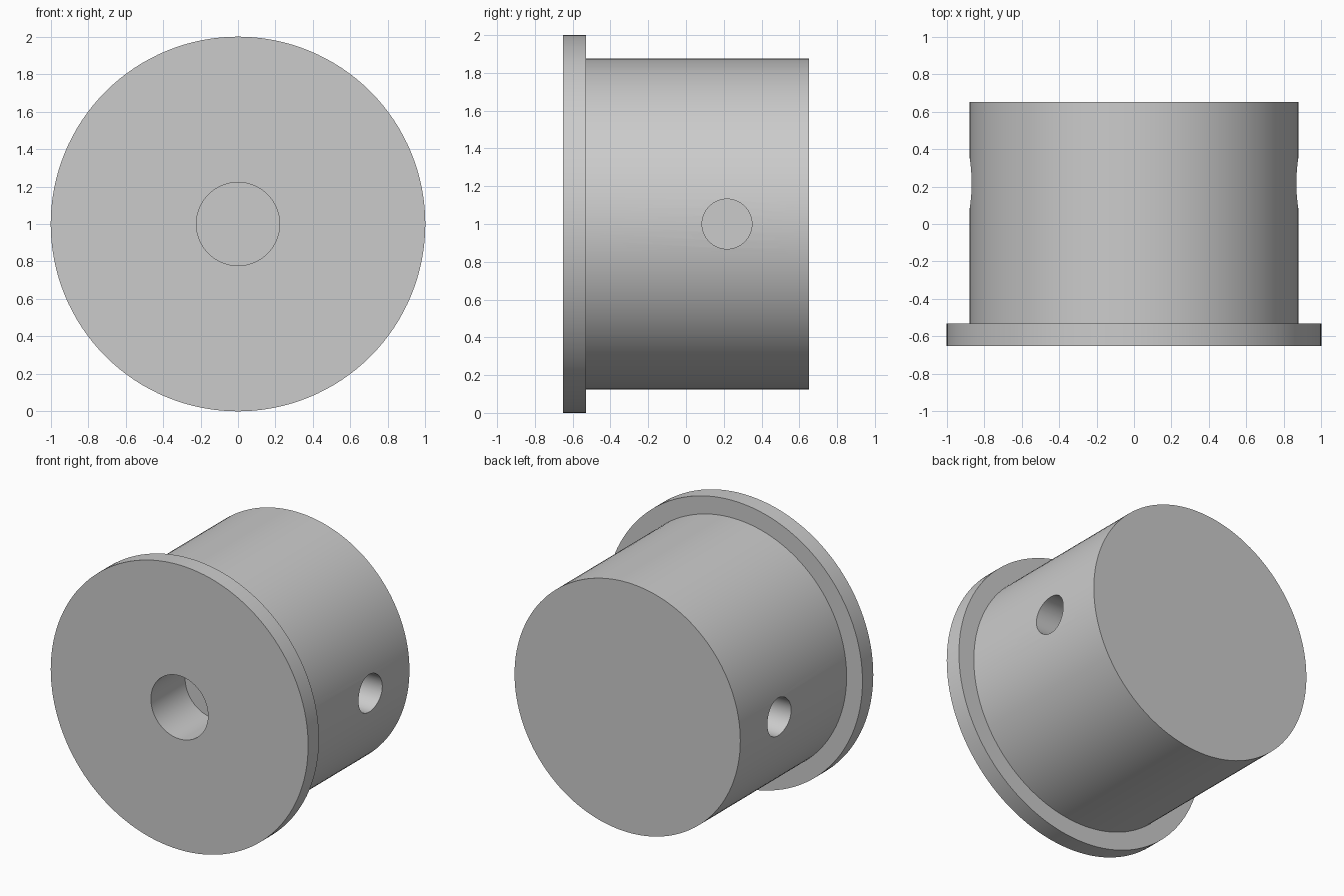
import bpy, bmesh, math
from mathutils import Matrix, Vector

if "Cube" in bpy.data.objects:
    bpy.data.objects.remove(bpy.data.objects["Cube"], do_unlink=True)

SEGMENTS = 128
CENTRE_Z = 1.0

# Single plain grey finish
grey = bpy.data.materials.new("plain grey")
grey.use_nodes = True
colour = (0.6, 0.6, 0.6, 1)
grey.diffuse_color = colour
grey.node_tree.nodes["Principled BSDF"].inputs["Base Color"].default_value = colour


def add_object(name, bm):
    bmesh.ops.recalc_face_normals(bm, faces=bm.faces)
    mesh = bpy.data.meshes.new(name)
    bm.to_mesh(mesh)
    bm.free()
    mesh.materials.append(grey)
    obj = bpy.data.objects.new(name, mesh)
    bpy.context.collection.objects.link(obj)
    return obj


def lathe(name, profile):
    """Turn (radius, y) points around the front-to-back axis."""
    bm = bmesh.new()
    verts = [bm.verts.new((r, y, CENTRE_Z)) for r, y in profile]
    edges = [bm.edges.new(pair) for pair in zip(verts, verts[1:])]
    bmesh.ops.spin(bm, geom=verts + edges, cent=(0, 0, CENTRE_Z), axis=(0, 1, 0),
                   angle=math.tau, steps=SEGMENTS, use_duplicate=False)
    bmesh.ops.remove_doubles(bm, verts=bm.verts, dist=0.0001)
    # Flat end faces as single discs
    bmesh.ops.dissolve_limit(bm, angle_limit=0.001, verts=bm.verts, edges=bm.edges)
    return add_object(name, bm)


# Flanged plug with a blind bore in its front face
plug = lathe("flanged_plug", [
    (0, -0.27), (0.222, -0.27), (0.222, -0.65),
    (1, -0.65), (1, -0.53), (0.877, -0.53),
    (0.877, 0.65), (0, 0.65)])

# Blind cross holes, one on each side
bpy.context.view_layer.objects.active = plug
plug.select_set(True)
for name, side in (("left", 1), ("right", -1)):
    bm = bmesh.new()
    place = Matrix.Translation(Vector((side * 0.8, 0.217, CENTRE_Z)))
    bmesh.ops.create_cone(bm, cap_ends=True, segments=64, radius1=0.132, radius2=0.132,
                          depth=0.6, matrix=place @ Matrix.Rotation(math.pi / 2, 4, "Y"))
    cutter = add_object(name + "_hole_cutter", bm)
    cutter.hide_render = True
    cut = plug.modifiers.new(name + "_hole", "BOOLEAN")
    cut.operation = "DIFFERENCE"
    cut.solver = "EXACT"
    cut.object = cutter
    bpy.ops.object.modifier_apply(modifier=cut.name)
    bpy.data.objects.remove(cutter, do_unlink=True)

bpy.ops.object.shade_smooth_by_angle(angle=math.radians(30))
